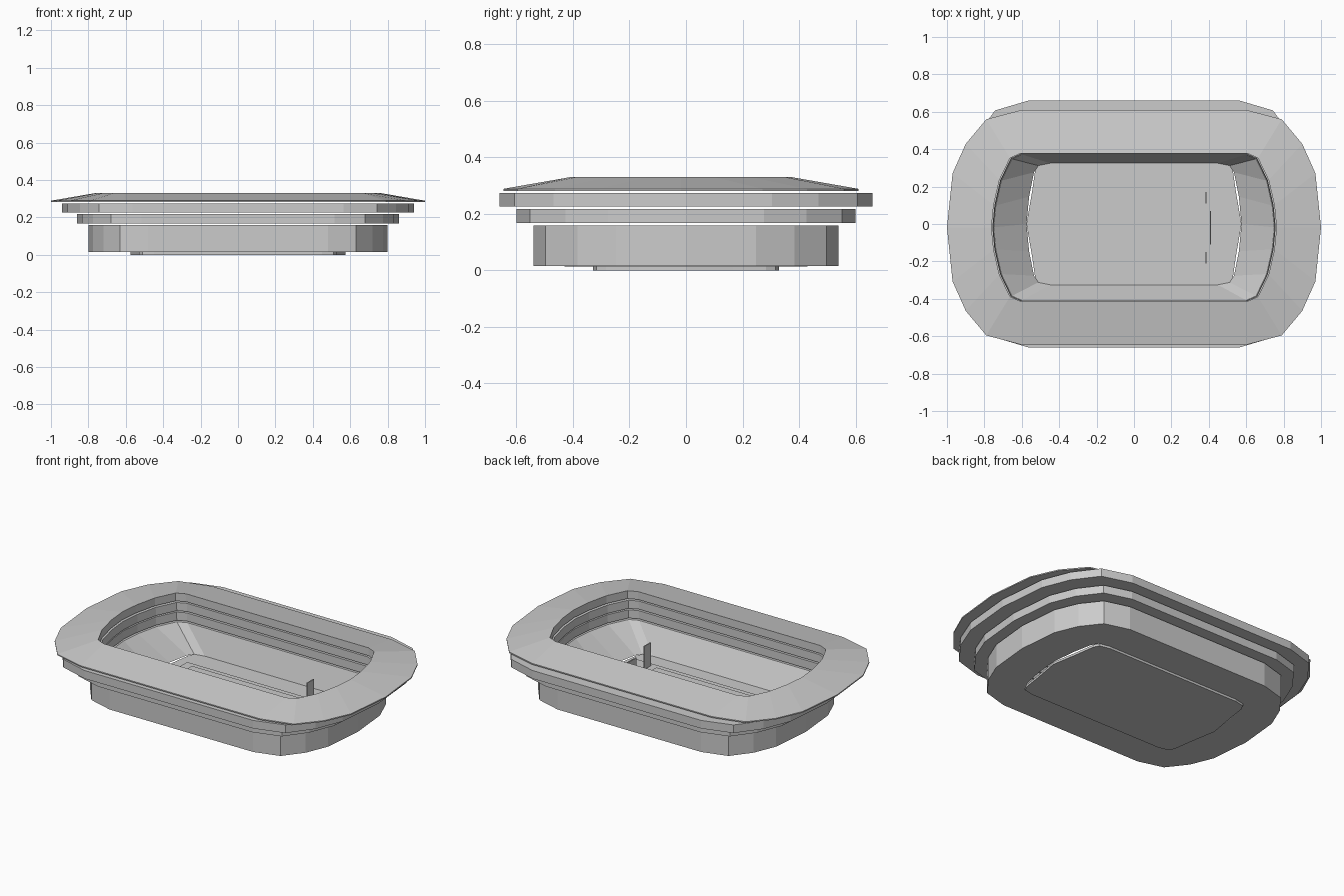
import bpy, bmesh

if "Cube" in bpy.data.objects:
    bpy.data.objects.remove(bpy.data.objects["Cube"])

# Quarter outlines as fractions of half width / half depth, from the short end to the long side
OUTER = [(1, 0), (.97, .46), (.90, .71), (.79, .92), (.60, 1)]
OPENING = [(1, 0), (.985, .30), (.945, .64), (.87, .94), (.80, 1)]
FLOOR = [(1, 0), (.975, .45), (.93, .85), (.89, .96), (.78, 1)]
PLATE = [(1, 0), (.95, .50), (.92, .86), (.89, .96), (.78, 1)]


def outline(quarter, hx, hy, z, cx=0, cy=0):
    """Mirror a quarter outline into a full closed loop at height z."""
    half = quarter + [(-x, y) for x, y in reversed(quarter)]
    full = half + [(x, -y) for x, y in reversed(half[1:-1])]
    return [(cx + x * hx, cy + y * hy, z) for x, y in full]


def finish(bm, name):
    bmesh.ops.recalc_face_normals(bm, faces=bm.faces)
    mesh = bpy.data.meshes.new(name)
    bm.to_mesh(mesh)
    bm.free()
    obj = bpy.data.objects.new(name, mesh)
    bpy.context.collection.objects.link(obj)
    return obj


def ring(name, loops):
    """Join loops in order, and the last back to the first, into a solid ring."""
    bm = bmesh.new()
    rows = [[bm.verts.new(p) for p in loop] for loop in loops]
    n = len(rows[0])
    for i, a in enumerate(rows):
        b = rows[(i + 1) % len(rows)]
        for j in range(n):
            k = (j + 1) % n
            bm.faces.new((a[j], a[k], b[k], b[j]))
    return finish(bm, name)


def slab(name, points, z0, z1):
    """Extrude a flat outline from z0 to z1."""
    bm = bmesh.new()
    low = [bm.verts.new((p[0], p[1], z0)) for p in points]
    top = [bm.verts.new((p[0], p[1], z1)) for p in points]
    bm.faces.new(low)
    bm.faces.new(top)
    n = len(points)
    for i in range(n):
        j = (i + 1) % n
        bm.faces.new((low[i], low[j], top[j], top[i]))
    return finish(bm, name)


def rect(x0, x1, y0, y1):
    return [(x0, y0), (x1, y0), (x1, y1), (x0, y1)]


CY = -0.018  # the opening and roof sit slightly forward

# Lower stand: straight outside, seating bowl sloping down inside
ring("lower_stand", [
    outline(OUTER, .80, .54, .16),
    outline(OUTER, .80, .54, .016),
    outline(FLOOR, .58, .33, .014),
    outline(FLOOR, .575, .325, .016),
    outline(OPENING, .75, .39, .16, cy=CY)])

# Two floating upper tiers
for name, hx, hy, z0, z1, cx in (("middle_tier", .86, .60, .168, .217, 0),
                                 ("upper_tier", .94, .66, .226, .275, 0)):
    ring(name, [
        outline(OUTER, hx, hy, z1, cx),
        outline(OUTER, hx, hy, z0, cx),
        outline(OPENING, .752, .392, z0, cy=CY),
        outline(OPENING, .755, .392, z1, cy=CY)])

# Roof: rises from the thin outer edge to the opening
ring("roof", [
    outline(OUTER, 1.0, .628, .289, cy=CY),
    outline(OUTER, 1.0, .628, .282, cy=CY),
    outline(OPENING, .762, .394, .282, cy=CY),
    outline(OPENING, .762, .394, .33, cy=CY)])

# Ground plate and playing field
slab("ground_plate", outline(PLATE, .575, .33, 0), 0, .014)
slab("field_border", rect(-.48, .515, -.235, .20), .012, .02)
slab("field", [(-.42, -.195), (.335, -.195), (.335, -.14), (.305, -.08), (.305, .05),
               (.335, .10), (.335, .16), (-.42, .16), (-.42, .04), (-.375, .04),
               (-.375, -.075), (-.42, -.075)], .018, .028)

# Thin upright screens behind the right end of the field
for name, x, y0, y1, top in (("side_screen_back", .385, .11, .17, .16),
                             ("side_screen_front", .385, -.21, -.15, .16),
                             ("centre_screen", .41, -.11, .07, .10)):
    slab(name, rect(x - .003, x + .003, y0, y1), .018, top)
